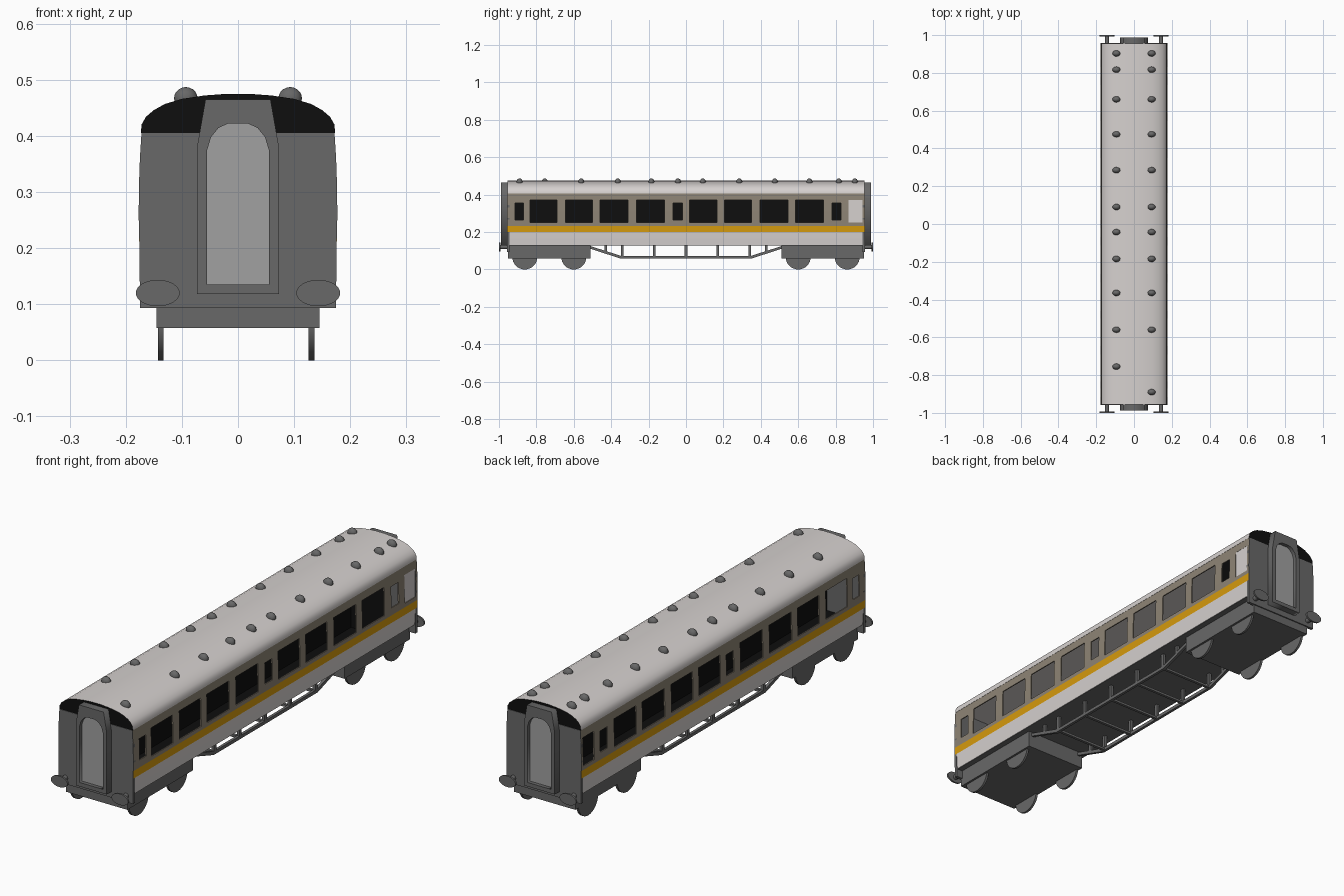
import bpy, bmesh, math
from mathutils import Vector

if "Cube" in bpy.data.objects:
    bpy.data.objects.remove(bpy.data.objects["Cube"])


def material(name, r, g, b):
    lin = [(c / 255 / 12.92) if c < 11 else ((c / 255 + 0.055) / 1.055) ** 2.4 for c in (r, g, b)]
    m = bpy.data.materials.new(name)
    m.diffuse_color = (*lin, 1)
    m.use_nodes = True
    m.node_tree.nodes["Principled BSDF"].inputs["Base Color"].default_value = m.diffuse_color
    return m


LIGHT = material("light grey", 214, 209, 207)
ORANGE = material("orange", 214, 155, 14)
TAN = material("taupe", 142, 132, 117)
GREY = material("dark grey", 104, 104, 104)
DOOR = material("mid grey", 161, 161, 161)
BLACK = material("black", 14, 14, 14)


def finish(name, bm, *mats):
    bmesh.ops.recalc_face_normals(bm, faces=bm.faces)
    me = bpy.data.meshes.new(name)
    bm.to_mesh(me)
    bm.free()
    for m in mats:
        me.materials.append(m)
    ob = bpy.data.objects.new(name, me)
    bpy.context.collection.objects.link(ob)
    return ob


def box(name, x0, x1, y0, y1, z0, z1, mat):
    bm = bmesh.new()
    bmesh.ops.create_cube(bm, size=1)
    for v in bm.verts:
        v.co = ((x0, x1)[v.co.x > 0], (y0, y1)[v.co.y > 0], (z0, z1)[v.co.z > 0])
    return finish(name, bm, mat)


def prism(name, pts, y0, y1, *mats):
    """Extrude an x-z outline along y; a second material goes on the end caps."""
    bm = bmesh.new()
    f = bm.faces.new([bm.verts.new((x, y0, z)) for x, z in pts])
    ext = bmesh.ops.extrude_face_region(bm, geom=[f])
    bmesh.ops.translate(bm, vec=(0, y1 - y0, 0), verts=[g for g in ext["geom"] if isinstance(g, bmesh.types.BMVert)])
    bm.normal_update()
    for f in bm.faces:
        f.material_index = len(mats) - 1 if abs(f.normal.y) > 0.9 else 0
    return finish(name, bm, *mats)


def smooth(ob, angle=35):
    bpy.ops.object.select_all(action='DESELECT')
    ob.select_set(True)
    bpy.context.view_layer.objects.active = ob
    bpy.ops.object.shade_smooth_by_angle(angle=math.radians(angle))


def rod(name, a, b, r1, mat, segs=24, sx=1, sz=1):
    """Cylinder from a to b, optionally scaled in x and z about its axis."""
    a, b = Vector(a), Vector(b)
    bm = bmesh.new()
    bmesh.ops.create_cone(bm, cap_ends=True, segments=segs, radius1=r1, radius2=r1, depth=(b - a).length)
    q = Vector((0, 0, 1)).rotation_difference(b - a)
    for v in bm.verts:
        p = q @ v.co
        v.co = (a + b) / 2 + Vector((p.x * sx, p.y, p.z * sz))
    ob = finish(name, bm, mat)
    smooth(ob)
    return ob


def wall_x(z):
    return 0.177 - 0.005 * ((z - 0.27) / 0.135) ** 2


# Side walls: curved grid with window openings, coloured by height
LARGE = [(-.835, -.69), (-.645, -.5), (-.46, -.31), (-.265, -.115),
         (.02, .165), (.205, .35), (.395, .545), (.585, .735), (.87, .945)]
SMALL = [(-.915, -.87), (-.07, -.02), (.78, .83)]
ys = sorted({-.955, .955} | {y for w in LARGE + SMALL for y in w})
zs = [.13, .165, .2, .233, .25, .265, .31, .355, .37, .405]


def is_window(y, z):
    return (any(a < y < b for a, b in LARGE) and .25 < z < .37) or \
           (any(a < y < b for a, b in SMALL) and .265 < z < .355)


for s, side in ((1, "right"), (-1, "left")):
    bm = bmesh.new()
    grid = [[bm.verts.new((s * wall_x(z), y, z)) for z in zs] for y in ys]
    for i in range(len(ys) - 1):
        for j in range(len(zs) - 1):
            cy, cz = (ys[i] + ys[i + 1]) / 2, (zs[j] + zs[j + 1]) / 2
            if is_window(cy, cz):
                continue
            quad = [grid[i][j], grid[i + 1][j], grid[i + 1][j + 1], grid[i][j + 1]]
            f = bm.faces.new(quad if s > 0 else quad[::-1])
            f.material_index = 0 if cz < .2 else 1 if cz < .233 else 2
    # Thickness towards the inside
    geo = bmesh.ops.extrude_face_region(bm, geom=bm.faces[:], use_keep_orig=True)
    for g in geo["geom"]:
        if isinstance(g, bmesh.types.BMVert):
            g.co.x -= s * 0.005
    finish(side + "_side_wall", bm, LIGHT, ORANGE, TAN)

# Frosted window on the right side only
box("frosted_window", .168, .1735, .868, .947, .248, .372, LIGHT)

# Interior: floor, long partition, cross partition
box("interior_floor", -.168, .168, -.945, .945, .138, .146, BLACK)
box("interior_partition", -.004, .004, -.945, .945, .146, .405, BLACK)
box("cross_partition", .004, .168, .755, .763, .146, .405, BLACK)
box("chassis_floor", -.17, .17, -.945, .945, .129, .138, GREY)

# Roof with black ends
half = [(.173, .405), (.172, .42), (.164, .434), (.15, .446), (.13, .457),
        (.1, .466), (.06, .472), (.02, .475)]
roof = prism("roof", half + [(-x, z) for x, z in half[::-1]], -.955, .955, LIGHT, BLACK)
smooth(roof, 30)

# Roof vents
vent_y = [.903, .817, .66, .475, .285, .09, -.043, -.185, -.365, -.56]
for s, last in ((-1, -.755), (1, -.89)):
    for y in vent_y + [last]:
        bm = bmesh.new()
        bmesh.ops.create_uvsphere(bm, u_segments=16, v_segments=10, radius=1)
        for v in bm.verts:
            v.co = (s * .093 + v.co.x * .021, y + v.co.y * .016, .467 + v.co.z * .02)
        smooth(finish("roof_vent", bm, GREY))

# Ends, mirrored front and back
side_pts = [(wall_x(z), z) for z in (.13, .2, .27, .34, .405)]
end_pts = [(.175, .093), (.175, .13)] + side_pts[1:]
end_pts += [(-x, z) for x, z in end_pts[::-1]]
outer = [(-.073, .118), (.073, .118), (.073, .38), (.058, .465), (-.058, .465), (-.073, .38)]
inner = [(-.055, .135), (.055, .135), (.055, .375), (.048, .398), (.035, .414), (.018, .422),
         (-.018, .422), (-.035, .414), (-.048, .398), (-.055, .375)]
for s, end in ((-1, "front"), (1, "back")):
    prism(end + "_end_wall", end_pts, s * .944, s * .957, GREY)
    # Gangway frame: filled outline with an arched hole
    cu = bpy.data.curves.new(end + "_gangway", 'CURVE')
    cu.dimensions, cu.fill_mode, cu.extrude = '2D', 'BOTH', .0165
    for pts in (outer, inner):
        sp = cu.splines.new('POLY')
        sp.points.add(len(pts) - 1)
        for p, (x, z) in zip(sp.points, pts):
            p.co = (x, z, 0, 1)
        sp.use_cyclic_u = True
    cu.materials.append(GREY)
    ob = bpy.data.objects.new(end + "_gangway_frame", cu)
    bpy.context.collection.objects.link(ob)
    ob.rotation_euler = (math.pi / 2, 0, 0)
    ob.location.y = s * .9715
    bpy.ops.object.select_all(action='DESELECT')
    ob.select_set(True)
    bpy.context.view_layer.objects.active = ob
    bpy.ops.object.convert(target='MESH')
    prism(end + "_gangway_door", inner, s * .955, s * .972, DOOR)
    # Buffers
    for x in (-.143, .143):
        rod("buffer_stem", (x, s * .95, .12), (x, s * .994, .12), .011, GREY, 16)
        rod("buffer_head", (x, s * .992, .12), (x, s, .12), .0235, GREY, 32, sx=1.66)
    # Bogie and wheels
    y0, y1 = sorted((s * .51, s * .952))
    box(end + "_bogie", -.145, .145, y0, y1, .058, .13, GREY)
    for y in (.6, .862):
        for x in (-.138, .131):
            rod("wheel", (x - .005, s * y, .067), (x + .005, s * y, .067), .067, GREY, 32)

# Underframe truss: side bars, posts and cross bars
for x in (-.125, .125):
    box("truss_bar", x - .006, x + .006, -.35, .35, .058, .072, GREY)
    for s in (-1, 1):
        bm = bmesh.new()
        path = [(.35, .058), (.515, .112), (.515, .126), (.345, .072)]
        for dx in (-.006, .006):
            bm.faces.new([bm.verts.new((x + dx, s * y, z)) for y, z in path])
        bm.verts.ensure_lookup_table()
        for i in range(4):
            k = (i + 1) % 4
            bm.faces.new([bm.verts[j] for j in (i, k, k + 4, i + 4)])
        finish("truss_diagonal", bm, GREY)
    for y in (-.43, -.34, -.17, 0, .17, .34, .43):
        box("truss_post", x - .006, x + .006, y - .007, y + .007, .088 if abs(y) > .4 else .066, .13, GREY)
for y in (-.34, -.17, 0, .17, .34):
    box("truss_cross_bar", -.125, .125, y - .006, y + .006, .06, .07, GREY)
